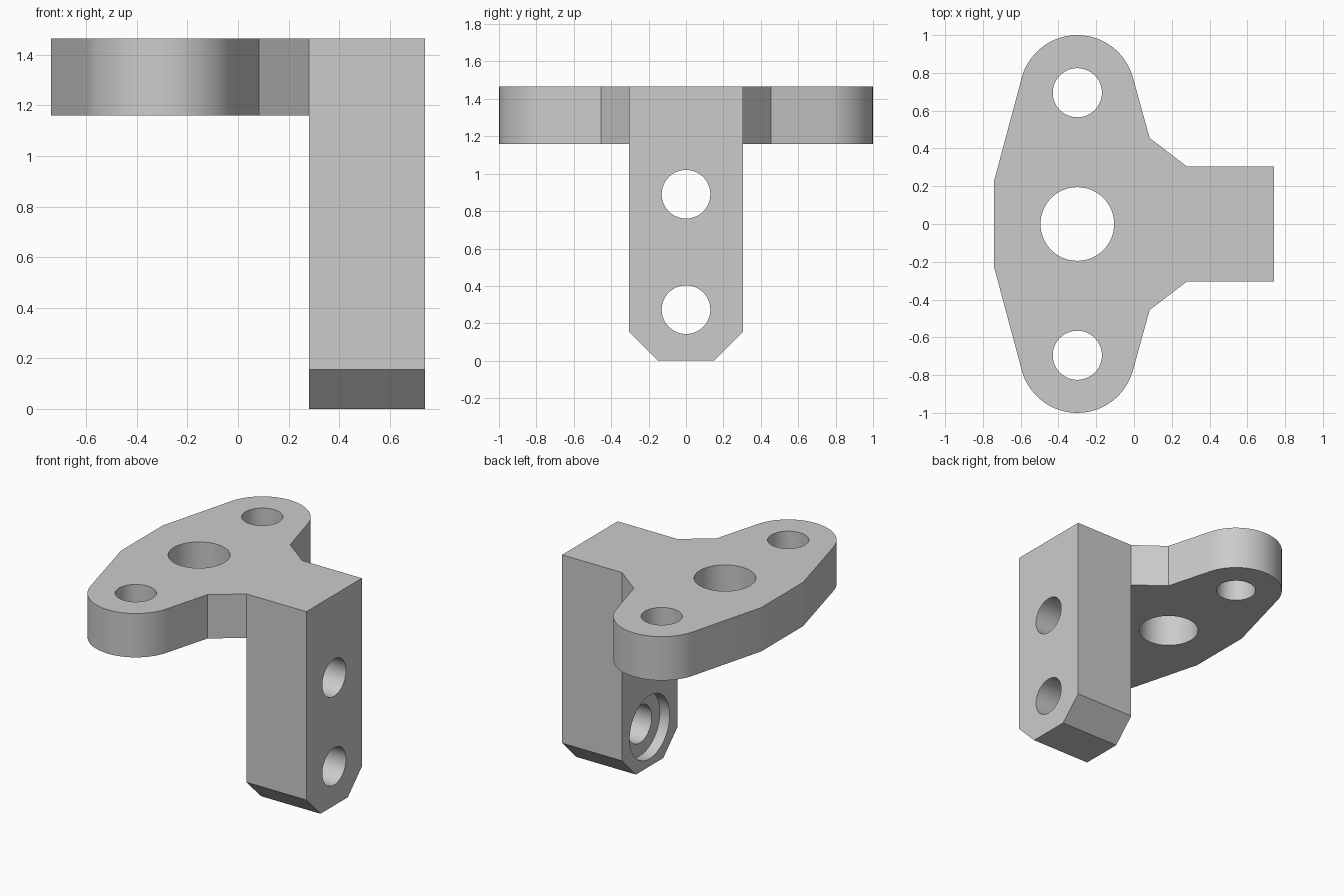
import bpy, bmesh
from math import atan2, cos, sin, pi
from mathutils import Matrix, Vector

if "Cube" in bpy.data.objects:
    bpy.data.objects.remove(bpy.data.objects["Cube"], do_unlink=True)

TOP, PLATE_BOTTOM = 1.465, 1.16
HALF_X, LEG_BACK, LEG_HALF = 0.74, 0.28, 0.305
CENTRE_X, EAR_Y, EAR_R = -0.3, 0.695, 0.305

grey = bpy.data.materials.new("plain grey")
grey.use_nodes = True
grey.diffuse_color = (0.6, 0.6, 0.6, 1)
grey.node_tree.nodes["Principled BSDF"].inputs["Base Color"].default_value = (0.6, 0.6, 0.6, 1)


def prism(name, points, offset):
    """Extrude a closed outline along an offset."""
    bm = bmesh.new()
    face = bm.faces.new([bm.verts.new(p) for p in points])
    extruded = bmesh.ops.extrude_face_region(bm, geom=[face], use_keep_orig=True)
    verts = [v for v in extruded["geom"] if isinstance(v, bmesh.types.BMVert)]
    bmesh.ops.translate(bm, verts=verts, vec=Vector(offset))
    bmesh.ops.recalc_face_normals(bm, faces=bm.faces)
    return add_object(name, bm)


def cylinder(name, radius, depth, centre, axis):
    """Capped cylinder along the z or x axis."""
    turn = Matrix.Rotation(pi / 2, 4, "Y") if axis == "x" else Matrix()
    bm = bmesh.new()
    bmesh.ops.create_cone(bm, cap_ends=True, segments=64, radius1=radius, radius2=radius,
                          depth=depth, matrix=Matrix.Translation(centre) @ turn)
    return add_object(name, bm)


def add_object(name, bm):
    mesh = bpy.data.meshes.new(name)
    bm.to_mesh(mesh)
    bm.free()
    mesh.materials.append(grey)
    obj = bpy.data.objects.new(name, mesh)
    bpy.context.collection.objects.link(obj)
    return obj


def combine(target, other, operation):
    """Apply a boolean and discard the second object."""
    mod = target.modifiers.new(operation, "BOOLEAN")
    mod.operation, mod.object, mod.solver = operation, other, "EXACT"
    bpy.context.view_layer.objects.active = target
    bpy.ops.object.modifier_apply(modifier=mod.name)
    bpy.data.objects.remove(other, do_unlink=True)


# Flange plate: half outline with a rounded ear, mirrored across y
start = atan2(0.075, 0.295)
steps = 32
ear = [(CENTRE_X + EAR_R * cos(a), EAR_Y + EAR_R * sin(a))
       for a in (start + (pi - 2 * start) * i / steps for i in range(steps + 1))]
half = [(LEG_BACK, LEG_HALF), (0.083, 0.455)] + ear + [(-HALF_X, 0.23)]
outline = half + [(x, -y) for x, y in reversed(half)]
bracket = prism("bracket", [(x, y, PLATE_BOTTOM) for x, y in outline],
                (0, 0, TOP - PLATE_BOTTOM))

# Upright leg with chamfered foot
side = [(LEG_HALF, TOP), (LEG_HALF, 0.155), (0.15, 0)]
profile = side + [(-y, z) for y, z in reversed(side)]
leg = prism("leg", [(LEG_BACK, y, z) for y, z in profile], (HALF_X - LEG_BACK, 0, 0))
combine(bracket, leg, "UNION")

# Flange holes: large centre bore and one in each ear
for y, radius in ((0, 0.195), (EAR_Y, 0.13), (-EAR_Y, 0.13)):
    combine(bracket, cylinder("flange_hole", radius, 0.6, (CENTRE_X, y, 1.31), "z"), "DIFFERENCE")

# Leg holes, counterbored from the rear
for z in (0.273, 0.89):
    combine(bracket, cylinder("leg_hole", 0.13, 0.7, (0.51, 0, z), "x"), "DIFFERENCE")
    combine(bracket, cylinder("counterbore", 0.22, 0.15, (LEG_BACK, 0, z), "x"), "DIFFERENCE")

# Smooth the curved walls only
bpy.ops.object.select_all(action="DESELECT")
bracket.select_set(True)
bpy.context.view_layer.objects.active = bracket
bpy.ops.object.shade_smooth_by_angle(angle=0.2)
